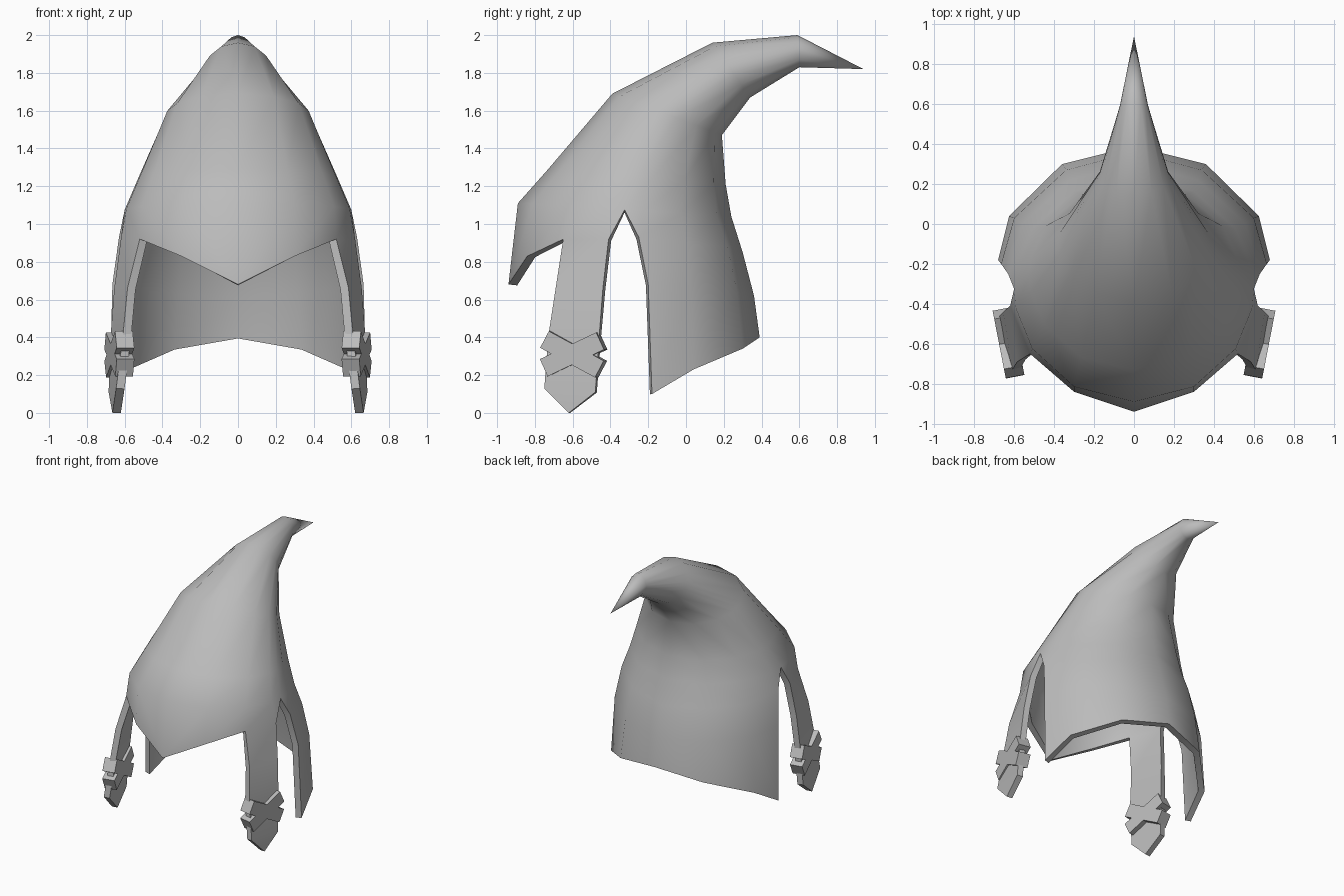
import bpy, bmesh, math
from mathutils import Matrix, Vector

old = bpy.data.objects.get("Cube")
if old:
    bpy.data.objects.remove(old)

cloth = bpy.data.materials.new("grey cloth")
cloth.use_nodes = True
GREY = (0.5, 0.5, 0.5, 1)
cloth.diffuse_color = GREY
cloth.node_tree.nodes["Principled BSDF"].inputs["Base Color"].default_value = GREY


def finish(name, bm, angle, thickness=0):
    """Turn a bmesh of the left half into a mirrored, shaded object."""
    mesh = bpy.data.meshes.new(name)
    bm.to_mesh(mesh)
    bm.free()
    mesh.materials.append(cloth)
    obj = bpy.data.objects.new(name, mesh)
    bpy.context.collection.objects.link(obj)
    bpy.ops.object.select_all(action="DESELECT")
    obj.select_set(True)
    bpy.context.view_layer.objects.active = obj
    mods = [obj.modifiers.new("mirror", "MIRROR")]
    if thickness:
        solid = obj.modifiers.new("thickness", "SOLIDIFY")
        solid.thickness = thickness
        solid.offset = -1
        solid.use_even_offset = True
        mods.append(solid)
    for m in [m.name for m in mods]:
        bpy.ops.object.modifier_apply(modifier=m)
    bpy.ops.object.shade_smooth_by_angle(angle=math.radians(angle))
    return obj


# Hood: half rings from the brow up to the bent tip
COLUMNS = [math.radians(a) for a in (0, 30, 58, 80, 90, 100, 122, 150, 180)]


def ring(front, back, half_width):
    f, b = Vector((0, *front)), Vector((0, *back))
    pts = []
    for a in COLUMNS:
        p = f.lerp(b, (1 - math.cos(a)) / 2)
        p.x = half_width * math.sin(a)
        pts.append(p)
    return pts


rings = [
    ring((-0.89, 1.11), (0.24, 1.04), 0.60),
    ring((-0.73, 1.29), (0.21, 1.21), 0.525),
    ring((-0.39, 1.69), (0.19, 1.47), 0.38),
    ring((0.14, 1.96), (0.34, 1.67), 0.175),
    ring((0.59, 2.00), (0.60, 1.83), 0.07),
    ring((0.94, 1.82), (0.94, 1.82), 0),
]
brow = rings[0]

# Rows hanging below the brow: visor, side strap and neck panel
visor = [(0, -0.94, 0.68), (0.30, -0.84, 0.83), (0.52, -0.65, 0.92)]
strap = [
    [(0.52, -0.65, 0.92), (0.62, -0.41, 0.92)],
    [(0.585, -0.69, 0.66), (0.655, -0.44, 0.66)],
    [(0.61, -0.73, 0.40), (0.675, -0.46, 0.40)],
    [(0.645, -0.75, 0.13), (0.685, -0.48, 0.11)],
]
strap_tip = (0.665, -0.62, 0)
neck = [
    [(0.63, -0.25, 0.93), (0.56, 0.0, 0.90), (0.32, 0.22, 0.88), (0, 0.30, 0.85)],
    [(0.665, -0.20, 0.68), (0.60, 0.03, 0.66), (0.34, 0.27, 0.64), (0, 0.36, 0.62)],
    [(0.68, -0.18, 0.10), (0.625, 0.04, 0.23), (0.36, 0.30, 0.34), (0, 0.39, 0.40)],
]

bm = bmesh.new()


def face(*pts):
    bm.faces.new([bm.verts.new(p) for p in pts])


def strip(low, high):
    for i in range(len(low) - 1):
        face(low[i], low[i + 1], high[i + 1], high[i])


def panel(rows):
    for high, low in zip(rows, rows[1:]):
        strip(low, high)


panel(rings[::-1])
panel([brow[:3], visor])
panel([brow[2:4]] + strap)
panel([brow[5:]] + neck)
face(strap_tip, strap[-1][1], strap[-1][0])
face(strap[0][1], brow[4], brow[3])
face(neck[0][0], brow[5], brow[4])
bmesh.ops.remove_doubles(bm, verts=bm.verts, dist=0.0005)
bmesh.ops.dissolve_degenerate(bm, edges=bm.edges, dist=0.0001)
finish("hood", bm, 45, 0.045)

# Crossed bands wrapped around each strap
for name, tilt, height in (("rising_band", 25, 0.31), ("falling_band", -28, 0.31)):
    bm = bmesh.new()
    turn = Matrix.Rotation(math.radians(-11), 4, "Z")
    lean = Matrix.Rotation(math.radians(tilt), 4, "X")
    size = Matrix.Diagonal((0.095, 0.335, 0.10, 1))
    place = Matrix.Translation((0.628, -0.595, height))
    bmesh.ops.create_cube(bm, size=1, matrix=place @ turn @ lean @ size)
    finish(name, bm, 30)
